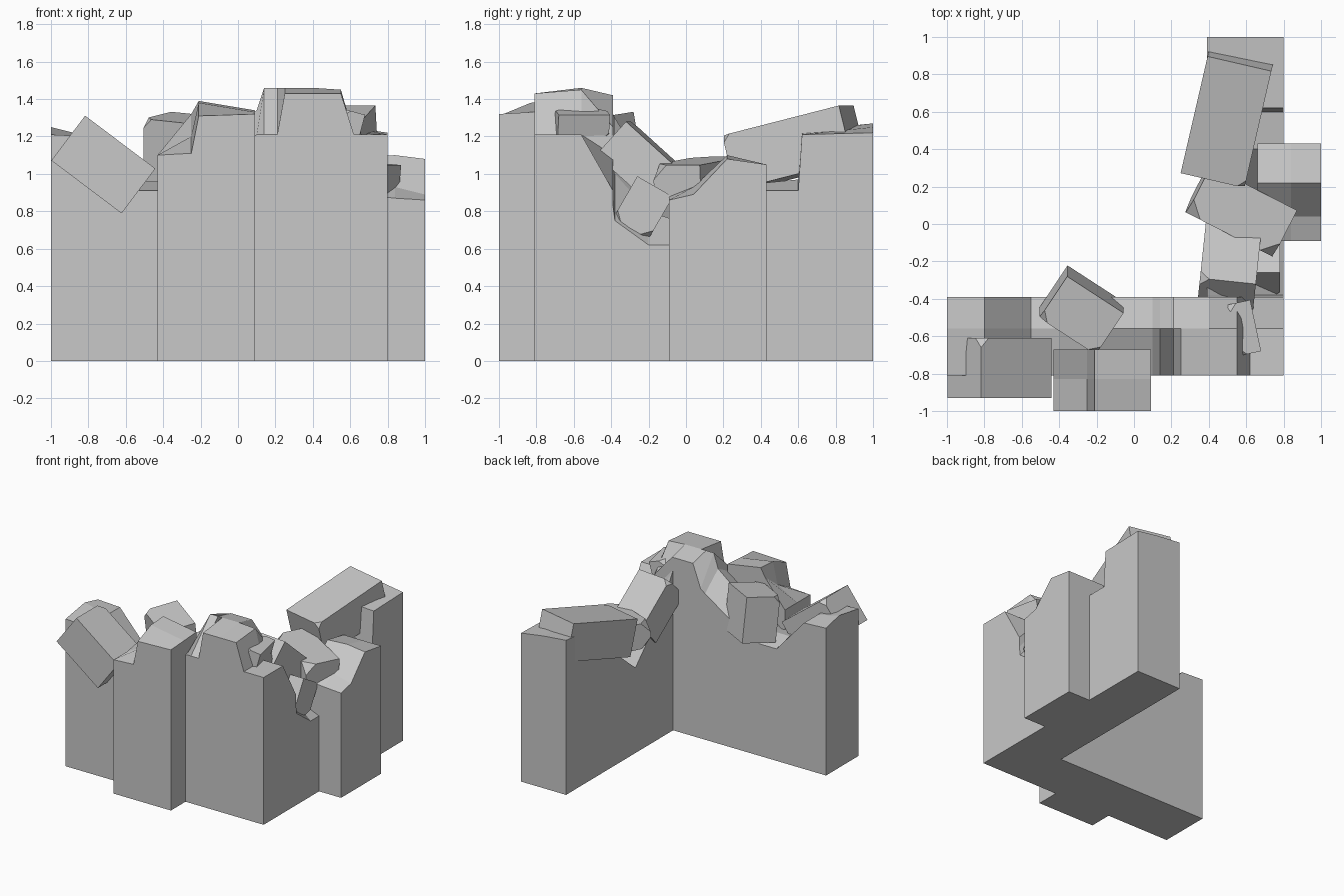
import bpy
import bmesh
import random
from math import radians
from mathutils import Euler, Matrix, Vector

if "Cube" in bpy.data.objects:
    bpy.data.objects.remove(bpy.data.objects["Cube"], do_unlink=True)

random.seed(4)
GREY = (0.58, 0.58, 0.58, 1)
stone = bpy.data.materials.new("grey stone")
stone.use_nodes = True
stone.diffuse_color = GREY
stone.node_tree.nodes["Principled BSDF"].inputs["Base Color"].default_value = GREY


def finish(name, bm):
    """Turn a finished bmesh into a flat-shaded stone object."""
    bmesh.ops.recalc_face_normals(bm, faces=bm.faces)
    mesh = bpy.data.meshes.new(name)
    bm.to_mesh(mesh)
    bm.free()
    mesh.materials.append(stone)
    part = bpy.data.objects.new(name, mesh)
    bpy.context.collection.objects.link(part)


def wall(name, axis, outer, ridge, inner, stations):
    """Wall standing on the ground with a broken top, lofted along one axis.
    Each station holds its position and the outer, ridge and inner heights."""
    bm = bmesh.new()
    across = (outer, outer, ridge, inner, inner)
    rings = []
    for along, *tops in stations:
        heights = (0, *tops, 0)
        ring = []
        for side, height in zip(across, heights):
            place = (along, side, height) if axis == "x" else (side, along, height)
            ring.append(bm.verts.new(place))
        rings.append(ring)
    for near, far in zip(rings, rings[1:]):
        for i in range(len(near)):
            bm.faces.new((near[i - 1], near[i], far[i], far[i - 1]))
    bm.faces.new(rings[0])
    bm.faces.new(rings[-1])
    finish(name, bm)


def block(name, centre, size, turn, chips=2, chip_size=0.05):
    """Loose stone: a turned box with a few seeded corners broken off."""
    bm = bmesh.new()
    bmesh.ops.create_cube(bm, size=1)
    bmesh.ops.scale(bm, vec=Vector(size), verts=bm.verts)
    broken = random.sample(list(bm.verts), chips)
    bmesh.ops.bevel(bm, geom=broken, offset=chip_size, segments=1,
                    affect="VERTICES", profile=0.5)
    rotation = Euler([radians(angle) for angle in turn]).to_matrix().to_4x4()
    bmesh.ops.transform(bm, matrix=Matrix.Translation(centre) @ rotation, verts=bm.verts)
    finish(name, bm)


# Two wall runs meeting at the corner
wall("front_wall", axis="x", outer=-.81, ridge=-.56, inner=-.39, stations=[
    (-1, 1.21, 1.25, 1.21),
    (-.8, 1.2, 1.2, 1.2),
    (-.55, .91, .96, .92),
    (-.4, .91, .96, .92),
    (-.2, 1, 1.1, 1),
    (.1, 1.21, 1.34, 1.2),
    (.14, 1.21, 1.46, 1.23),
    (.21, 1.21, 1.46, 1.42),
    (.25, 1.43, 1.46, 1.42),
    (.4, 1.43, 1.46, 1.42),
    (.55, 1.43, 1.45, 1.25),
    (.62, 1.21, 1.21, 1.1),
    (.8, 1.21, 1.21, .91)])
wall("side_wall", axis="y", outer=.8, ridge=.6, inner=.39, stations=[
    (-.4, .9, 1.1, 1.34),
    (-.38, .75, 1, 1.3),
    (-.2, .62, .8, 1),
    (.1, .62, .7, .7),
    (.4, .91, .95, .95),
    (.6, .91, .97, .96),
    (.62, 1.21, 1.22, 1.23),
    (1, 1.22, 1.25, 1.27)])

# Buttresses on the outer faces
wall("front_buttress", axis="x", outer=-1, ridge=-.83, inner=-.67, stations=[
    (-.43, 1.1, 1.1, 1.1),
    (-.25, 1.11, 1.2, 1.32),
    (-.21, 1.31, 1.38, 1.39),
    (.09, 1.32, 1.33, 1.34)])
wall("side_buttress", axis="y", outer=1, ridge=.84, inner=.66, stations=[
    (-.09, .86, .87, .89),
    (.04, .89, .93, .95),
    (.22, 1.08, 1.1, 1.09),
    (.43, 1.05, 1.05, 1.05)])

# Loose stone blocks lying on the broken tops
block("front_tilted_block", centre=(-.72, -.77, 1.05), size=(.47, .32, .3),
      turn=(0, 37, 0))
block("front_inner_block", centre=(-.28, -.46, 1.12), size=(.36, .27, .36),
      turn=(8, 5, -33))
block("corner_top_stone", centre=(.57, -.56, 1.26), size=(.13, .28, .15),
      turn=(0, 15, 12), chips=3)
block("corner_sloped_block", centre=(.51, -.23, 1.05), size=(.3, .42, .24),
      turn=(-42, 0, -6), chips=3)
block("corner_lower_stone", centre=(.7, -.23, .82), size=(.16, .22, .26),
      turn=(-30, 0, 0), chips=3)
block("middle_flat_block", centre=(.57, .07, .97), size=(.52, .28, .2),
      turn=(0, 5, -27), chips=4, chip_size=.08)
block("back_long_block", centre=(.5, .58, 1.14), size=(.35, .66, .3),
      turn=(14, 0, -13), chip_size=.04)
